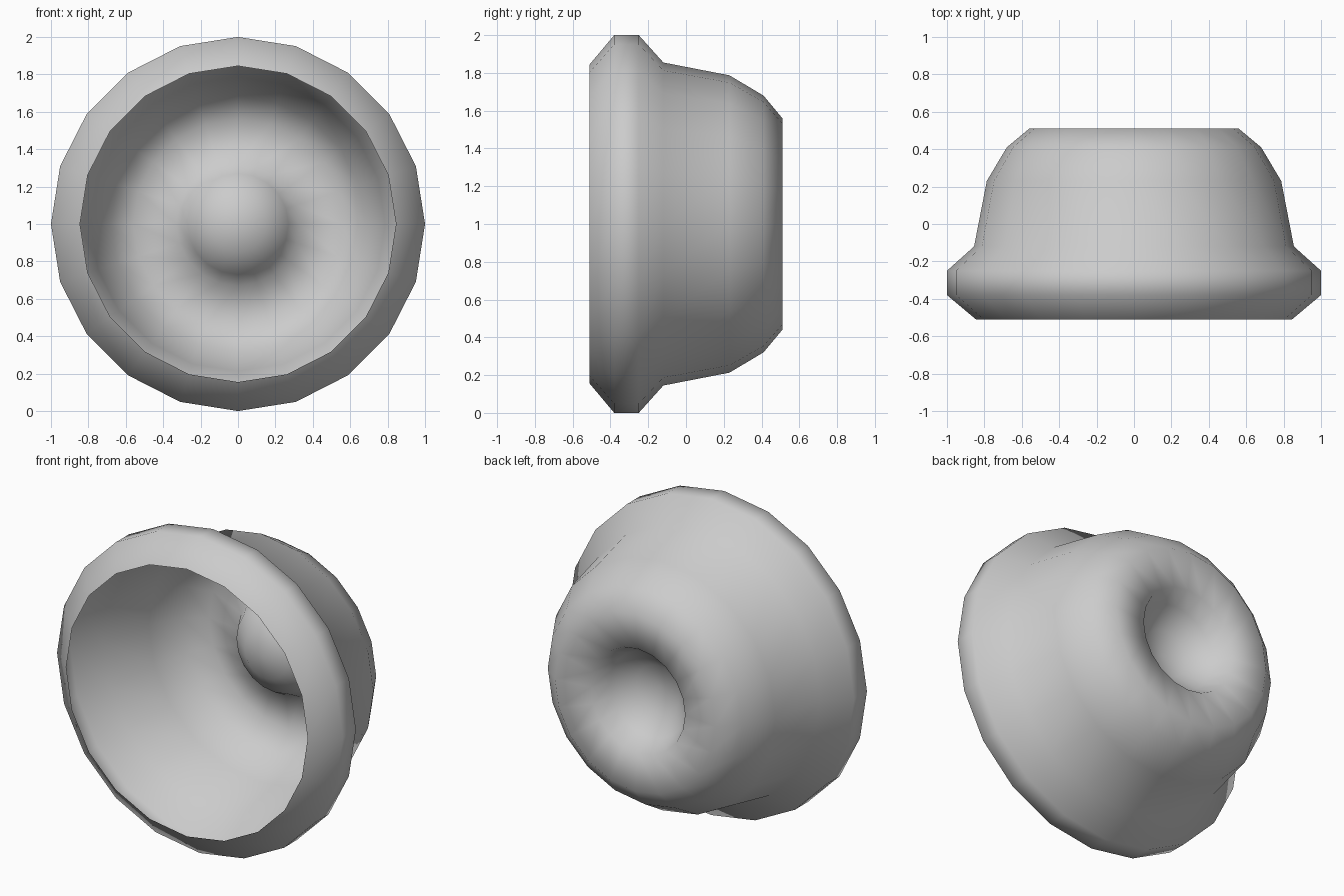
import bpy, bmesh, math

if "Cube" in bpy.data.objects:
    bpy.data.objects.remove(bpy.data.objects["Cube"])

SIDES = 20
# Shell profile as (radius, y), from the open front rim to the dented back
PROFILE = [(0.845, -0.51), (1.0, -0.38), (1.0, -0.25), (0.855, -0.12),
           (0.787, 0.23), (0.68, 0.41), (0.56, 0.51),
           (0.33, 0.48), (0.27, 0.37), (0.15, 0.28)]
TIP_Y = 0.25

bm = bmesh.new()


def ring(radius, y):
    return [bm.verts.new((radius * math.cos(2 * math.pi * i / SIDES), y,
                          1 + radius * math.sin(2 * math.pi * i / SIDES)))
            for i in range(SIDES)]


# Flared bowl wall, lying on its side
rings = [ring(r, y) for r, y in PROFILE]
for a, b in zip(rings, rings[1:]):
    for i in range(SIDES):
        j = (i + 1) % SIDES
        bm.faces.new((a[i], a[j], b[j], b[i]))

# Closed tip of the dent in the back
tip = bm.verts.new((0, TIP_Y, 1))
last = rings[-1]
for i in range(SIDES):
    bm.faces.new((last[i], last[(i + 1) % SIDES], tip))

# Outward normals, smooth shading
bm.normal_update()
if rings[1][0].normal.x < 0:
    bmesh.ops.reverse_faces(bm, faces=bm.faces[:])
for f in bm.faces:
    f.smooth = True

mesh = bpy.data.meshes.new("flared_bowl")
bm.to_mesh(mesh)
bm.free()
bpy.context.collection.objects.link(bpy.data.objects.new("flared_bowl", mesh))
